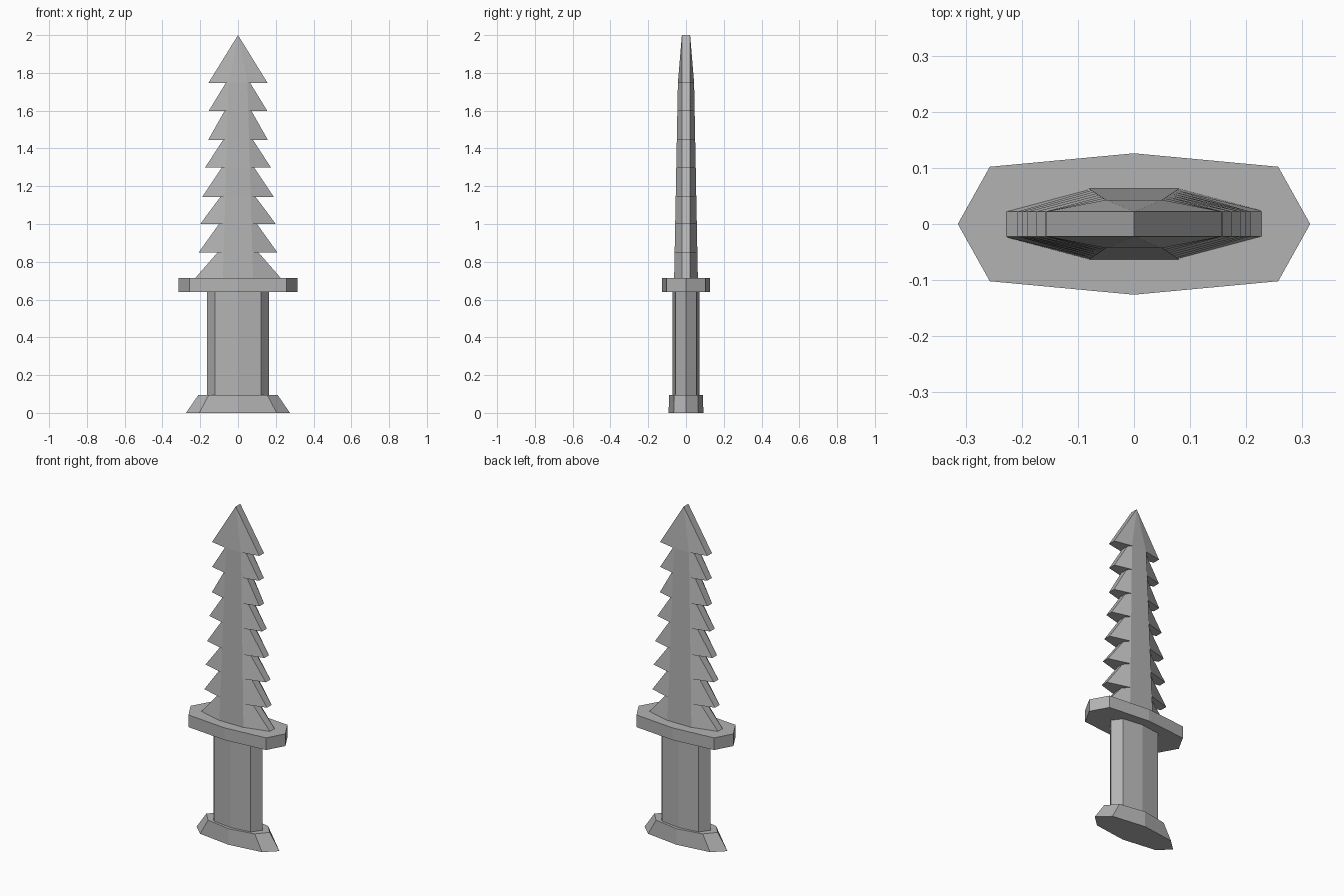
import bpy, bmesh

if "Cube" in bpy.data.objects:
    bpy.data.objects.remove(bpy.data.objects["Cube"])

# Dark grey finish shared by all parts
grey = bpy.data.materials.new("dark_grey")
grey.diffuse_color = (0.45, 0.45, 0.45, 1)
grey.use_nodes = True
grey.node_tree.nodes["Principled BSDF"].inputs["Base Color"].default_value = grey.diffuse_color


def loft(name, rings):
    """Skin a stack of (z, [(x, y), ...]) sections and cap both ends."""
    bm = bmesh.new()
    loops = [[bm.verts.new((x, y, z)) for x, y in pts] for z, pts in rings]
    n = len(loops[0])
    for a, b in zip(loops, loops[1:]):
        for i in range(n):
            j = (i + 1) % n
            bm.faces.new((a[i], a[j], b[j], b[i]))
    bm.faces.new(loops[0][::-1])
    bm.faces.new(loops[-1])
    bmesh.ops.remove_doubles(bm, verts=bm.verts, dist=1e-4)
    bmesh.ops.recalc_face_normals(bm, faces=bm.faces)
    me = bpy.data.meshes.new(name)
    bm.to_mesh(me)
    bm.free()
    me.materials.append(grey)
    ob = bpy.data.objects.new(name, me)
    bpy.context.collection.objects.link(ob)
    return ob


def octagon(x_end, x_side, y_side, y_mid):
    """Flattened eight-sided section with points on both axes."""
    return [(x_end, 0), (x_side, y_side), (0, y_mid), (-x_side, y_side),
            (-x_end, 0), (-x_side, -y_side), (0, -y_mid), (x_side, -y_side)]


def blade_section(w, r, d, e=0.022):
    """Blade section: blunt edge at +-w, flat raised spine of half width r."""
    return [(w, -e), (w, e), (r, d), (-r, d), (-w, e), (-w, -e), (-r, -d), (r, -d)]


# Pommel, grip and guard
loft("pommel", [(0, octagon(0.275, 0.205, 0.065, 0.092)),
                (0.095, octagon(0.21, 0.155, 0.063, 0.09))])
grip = octagon(0.163, 0.122, 0.055, 0.071)
loft("grip", [(0.09, grip), (0.645, grip)])
guard = octagon(0.314, 0.257, 0.102, 0.126)
loft("guard", [(0.64, guard), (0.713, guard)])

# Barbed blade: each tooth tapers up to a notch under the next one
widths = [0.234, 0.208, 0.2, 0.19, 0.175, 0.158, 0.156, 0.157]
levels = [0.705, 0.85, 1.0, 1.143, 1.298, 1.445, 1.597, 1.746]
rings = []
for i, (w, z) in enumerate(zip(widths, levels)):
    t = i / 7
    spine = (0.08 - 0.03 * t, 0.063 - 0.02 * t)
    if i:
        rings.append((z, blade_section(0.115 - 0.05 * t, *spine)))
    rings.append((z, blade_section(w, *spine)))
rings.append((2.0, blade_section(0, 0, 0.022)))
loft("blade", rings)
